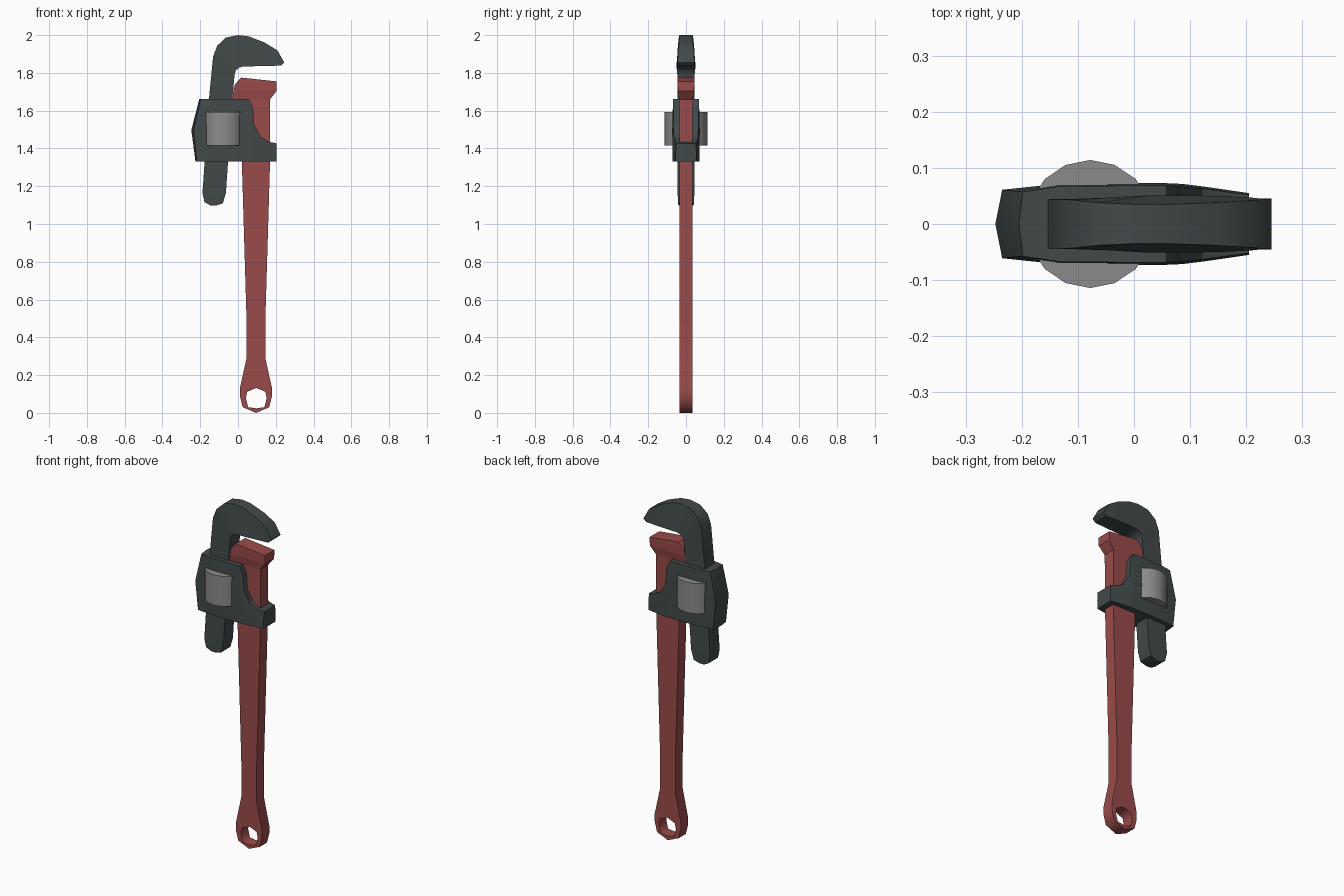
import bpy, bmesh, math


def material(name, rgb):
    m = bpy.data.materials.new(name)
    m.diffuse_color = (*rgb, 1)
    return m


RED = material("red paint", (0.33, 0.07, 0.07))
DARK = material("dark steel", (0.055, 0.068, 0.068))
GREY = material("grey steel", (0.26, 0.26, 0.26))


def loft(name, sections, mat, smooth=None):
    """Mirror-symmetric plate: each section is a row of (x, z, half thickness)."""
    bm = bmesh.new()
    F = [[bm.verts.new((x, -h, z)) for x, z, h in s] for s in sections]
    B = [[bm.verts.new((x, h, z)) for x, z, h in s] for s in sections]
    n, m = len(F), len(F[0])
    for i in range(n - 1):
        for j in range(m - 1):
            for G in (F, B):
                bm.faces.new((G[i][j], G[i + 1][j], G[i + 1][j + 1], G[i][j + 1]))
        for j in (0, m - 1):
            bm.faces.new((F[i][j], F[i + 1][j], B[i + 1][j], B[i][j]))
    for i in (0, n - 1):
        for j in range(m - 1):
            bm.faces.new((F[i][j], F[i][j + 1], B[i][j + 1], B[i][j]))
    bmesh.ops.remove_doubles(bm, verts=bm.verts, dist=1e-5)
    bmesh.ops.recalc_face_normals(bm, faces=bm.faces)
    me = bpy.data.meshes.new(name)
    bm.to_mesh(me)
    bm.free()
    ob = bpy.data.objects.new(name, me)
    bpy.context.collection.objects.link(ob)
    me.materials.append(mat)
    if smooth:
        shade(ob, smooth)
    return ob


def shade(ob, angle):
    bpy.ops.object.select_all(action='DESELECT')
    ob.select_set(True)
    bpy.context.view_layer.objects.active = ob
    bpy.ops.object.shade_smooth_by_angle(angle=math.radians(angle))


# Handle: extruded outline with the hanging hole
half = [(0.085, 1.40), (0.075, 1.34), (0.05, 0.5), (0.05, 0.29),
        (0.085, 0.13), (0.085, 0.09), (0.07, 0.03)]
outer = [(0.095 + x, z) for x, z in half] + [(0.095, 0.0)] \
    + [(0.095 - x, z) for x, z in reversed(half)]
outer[0], outer[1] = (0.17, 1.40), (0.17, 1.34)
outer[-1], outer[-2] = (0.015, 1.40), (0.02, 1.34)
hole = [(0.097, 0.132), (0.145, 0.112), (0.152, 0.078), (0.14, 0.03),
        (0.097, 0.024), (0.054, 0.03), (0.042, 0.078), (0.049, 0.112)]
cu = bpy.data.curves.new("handle", 'CURVE')
cu.dimensions = '2D'
cu.fill_mode = 'BOTH'
cu.extrude = 0.034
for pts in (outer, hole):
    sp = cu.splines.new('POLY')
    sp.points.add(len(pts) - 1)
    for p, (x, z) in zip(sp.points, pts):
        p.co = (x, z, 0, 1)
    sp.use_cyclic_u = True
handle = bpy.data.objects.new("handle", cu)
bpy.context.collection.objects.link(handle)
cu.materials.append(RED)
handle.rotation_euler = (math.pi / 2, 0, 0)
bpy.context.view_layer.objects.active = handle
handle.select_set(True)
bpy.ops.object.convert(target='MESH')

# Fixed lower jaw on top of the handle
loft("lower_jaw", [
    [(0.015, 1.40, 0.034), (0.17, 1.40, 0.034)],
    [(-0.03, 1.66, 0.036), (0.17, 1.66, 0.036)],
    [(-0.024, 1.705, 0.043), (0.205, 1.705, 0.043)],
    [(-0.016, 1.74, 0.044), (0.205, 1.735, 0.044)],
    [(0.016, 1.775, 0.044), (0.205, 1.755, 0.044)]], RED)

# Hooked upper jaw: outer edge, inner edge
loft("hook_jaw", [
    [(-0.145, 1.098, 0.04), (-0.115, 1.098, 0.04)],
    [(-0.177, 1.115, 0.043), (-0.08, 1.11, 0.043)],
    [(-0.188, 1.165, 0.044), (-0.064, 1.165, 0.044)],
    [(-0.154, 1.66, 0.044), (-0.03, 1.66, 0.044)],
    [(-0.132, 1.886, 0.044), (-0.018, 1.79, 0.046)],
    [(-0.110, 1.944, 0.043), (-0.012, 1.812, 0.048)],
    [(-0.064, 1.987, 0.038), (0.005, 1.827, 0.05)],
    [(0.0, 2.0, 0.035), (0.026, 1.834, 0.051)],
    [(0.058, 1.993, 0.035), (0.08, 1.835, 0.051)],
    [(0.143, 1.96, 0.038), (0.15, 1.837, 0.05)],
    [(0.21, 1.918, 0.042), (0.21, 1.838, 0.047)],
    [(0.245, 1.854, 0.045), (0.228, 1.838, 0.045)]], DARK, 35)

# Housing around both jaws: columns of top, middle and bottom points
cols = [(-0.205, 1.663, -0.247, -0.225, 1.33, 0.0),
        (-0.198, 1.663, -0.235, -0.218, 1.33, 0.061),
        (-0.13, 1.663, -0.13, -0.13, 1.33, 0.072),
        (0.058, 1.663, 0.05, 0.045, 1.33, 0.073),
        (0.080, 1.616, 0.075, 0.075, 1.33, 0.072),
        (0.086, 1.526, 0.09, 0.09, 1.33, 0.071),
        (0.122, 1.46, 0.122, 0.122, 1.33, 0.067),
        (0.164, 1.435, 0.164, 0.164, 1.33, 0.061),
        (0.205, 1.427, 0.205, 0.205, 1.33, 0.055)]
loft("housing", [[(xt, zt, h * 0.94), (xm, (zt + zb) / 2, h), (xb, zb, h * 0.98)]
                 for xt, zt, xm, xb, zb, h in cols], DARK, 30)

# Adjusting nut
bpy.ops.mesh.primitive_cylinder_add(vertices=16, radius=0.114, depth=0.178,
                                    location=(-0.078, 0, 1.504))
nut = bpy.context.object
nut.name = "adjusting_nut"
nut.data.materials.append(GREY)
shade(nut, 35)
